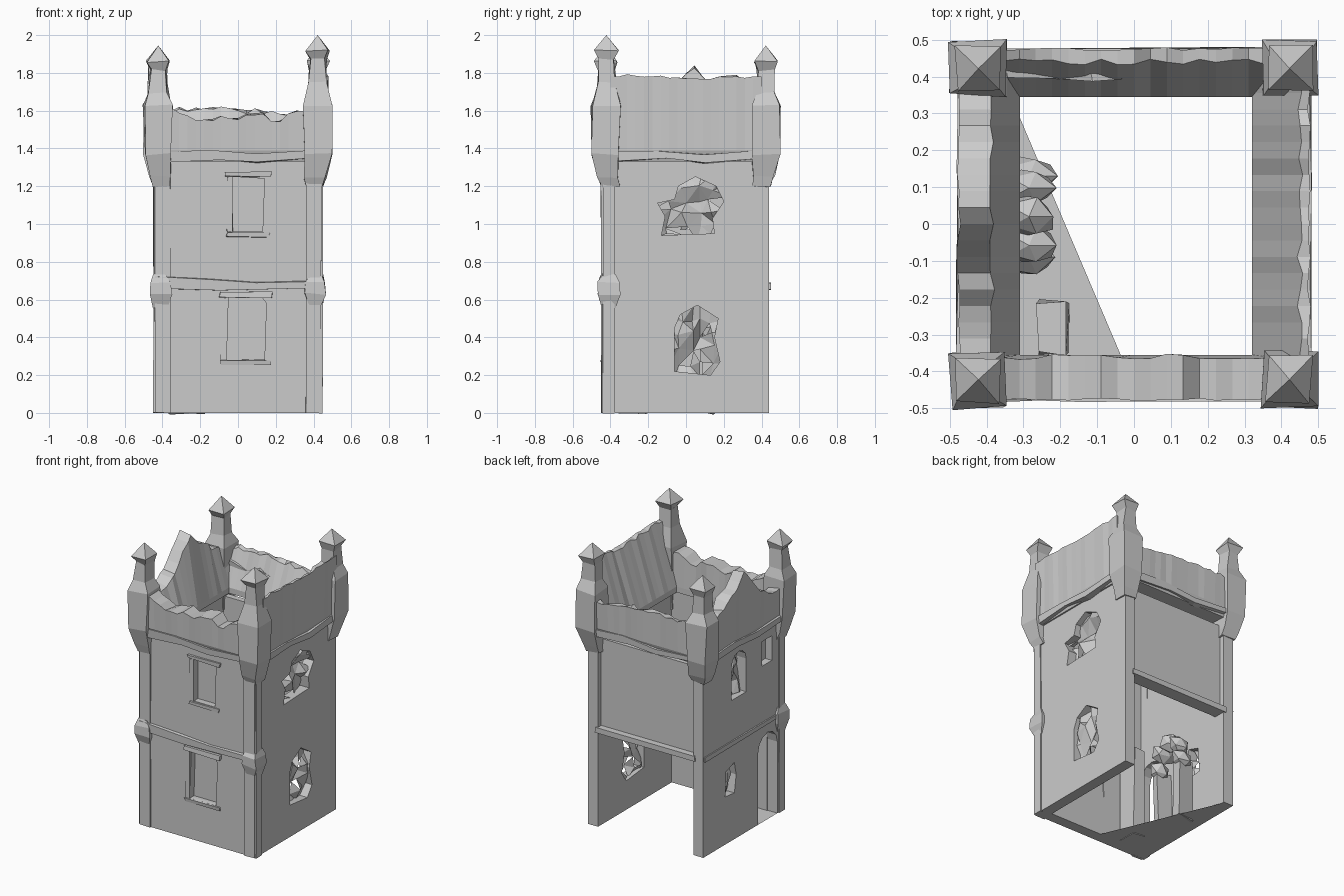
import bpy, bmesh, math, random
from mathutils import Matrix, Vector

if "Cube" in bpy.data.objects:
    bpy.data.objects.remove(bpy.data.objects["Cube"])

random.seed(7)
FRONT, RIGHT, BACK, LEFT = range(4)
R = random.uniform


def finish(name, bm, side=0):
    """Side-local space: x along the wall, -y outward; turned to its side."""
    bmesh.ops.transform(bm, matrix=Matrix.Rotation(math.pi / 2 * side, 4, 'Z'), verts=bm.verts)
    bmesh.ops.recalc_face_normals(bm, faces=bm.faces)
    me = bpy.data.meshes.new(name)
    bm.to_mesh(me)
    bm.free()
    ob = bpy.data.objects.new(name, me)
    bpy.context.collection.objects.link(ob)
    return ob


def prism(name, side, pts, v0, v1, jit=0):
    """Outline in (u, z), extruded between depths v0 and v1."""
    bm = bmesh.new()
    f = bm.faces.new([bm.verts.new((u, -v0, z)) for u, z in pts])
    ext = bmesh.ops.extrude_face_region(bm, geom=[f])['geom']
    for v in ext:
        if isinstance(v, bmesh.types.BMVert):
            v.co.y = -v1
    for v in bm.verts:
        v.co += Vector((R(-jit, jit), R(-jit, jit), R(-jit, jit)))
    return finish(name, bm, side)


def box(name, side, u0, u1, v0, v1, z0, z1, jit=0):
    return prism(name, side, [(u0, z0), (u1, z0), (u1, z1), (u0, z1)], v0, v1, jit)


def arch(u0, u1, z0, z1):
    c, r = (u0 + u1) / 2, (u1 - u0) / 2
    pts = [(c + r * math.cos(a * math.pi / 6), z1 - r + r * math.sin(a * math.pi / 6)) for a in range(7)]
    return [(u0, z0), (u1, z0)] + pts


def rubble(name, side, u0, u1, z0, z1, n=5, drop=.12):
    """Shattered infill of an opening."""
    bm = bmesh.new()
    bmesh.ops.create_grid(bm, x_segments=n, y_segments=n, size=.5)
    for v in bm.verts:
        u, z = v.co.x + .5 + R(-.06, .06), v.co.y + .5 + R(-.06, .06)
        v.co = (u0 + (u1 - u0) * u, -R(.36, .435), z0 + (z1 - z0) * z)
    bmesh.ops.triangulate(bm, faces=bm.faces)
    gone = [f for f in bm.faces if R(0, 1) < drop]
    bmesh.ops.delete(bm, geom=gone, context='FACES')
    return finish(name, bm, side)


def stack(name, sx, sy, rings, tip=None, jit=.007):
    """Square rings (z, half width, centre distance) skinned upward at a corner."""
    bm = bmesh.new()
    loops = []
    for z, h, c in rings:
        loops.append([bm.verts.new((sx * c + a * h + R(-jit, jit), sy * c + b * h + R(-jit, jit), z + R(-jit, jit)))
                      for a, b in ((-1, -1), (1, -1), (1, 1), (-1, 1))])
    for lo, hi in zip(loops, loops[1:]):
        for i in range(4):
            bm.faces.new((lo[i], lo[(i + 1) % 4], hi[(i + 1) % 4], hi[i]))
    bm.faces.new(loops[0])
    if tip:
        t = bm.verts.new((sx * rings[-1][2], sy * rings[-1][2], tip))
        for i in range(4):
            bm.faces.new((loops[-1][i], loops[-1][(i + 1) % 4], t))
    else:
        bm.faces.new(loops[-1])
    return finish(name, bm)


def boulder(name, x, y, z, sx, sy, sz):
    bm = bmesh.new()
    bmesh.ops.create_icosphere(bm, subdivisions=1, radius=1)
    for v in bm.verts:
        k = R(.8, 1.15)
        v.co = (x + v.co.x * sx * k, y + v.co.y * sy * k, z + v.co.z * sz * k)
    return finish(name, bm)


def parapet(name, side, keys, inner, base, amp, n=18):
    """Ragged battlement wall following (u, z) height keys."""
    bm = bmesh.new()
    rows = []
    for i in range(n + 1):
        u = -.4 + .8 * i / n
        h = keys[-1][1]
        for (a, za), (b, zb) in zip(keys, keys[1:]):
            if a <= u <= b:
                h = za + (zb - za) * (u - a) / (b - a)
        h += R(-amp, amp)
        pts = [(.45, 1.33), (.47, 1.39), (.475 + R(-.004, .005), h),
               (inner + R(-.008, .008), h - R(-.01, .02)), (base, 1.37), (base, 1.33)]
        rows.append([bm.verts.new((u, -v, z)) for v, z in pts])
    m = len(rows[0])
    for a, b in zip(rows, rows[1:]):
        for j in range(m):
            bm.faces.new((a[j], a[(j + 1) % m], b[(j + 1) % m], b[j]))
    bm.faces.new(rows[0])
    bm.faces.new(rows[-1])
    return finish(name, bm, side)


# Walls with their openings
openings = {
    FRONT: [[(-.06, .28), (.14, .28), (.15, .58), (.12, .62), (-.05, .61)],
            [(-.03, .96), (.13, .96), (.14, 1.24), (-.03, 1.25)]],
    RIGHT: [[(-.06, .22), (.13, .2), (.18, .27), (.15, .4), (.17, .5), (.06, .57), (-.03, .52), (-.06, .45)],
            [(-.13, .94), (.15, .95), (.14, 1.03), (.2, 1.12), (.16, 1.2), (.05, 1.25), (-.04, 1.2),
             (-.06, 1.13), (-.15, 1.11), (-.11, 1.04)]],
    LEFT: [[(-.2, .33), (-.1, .32), (-.08, .44), (-.1, .53), (-.19, .5)],
           arch(.16, .37, -.05, .6), arch(-.13, .03, .97, 1.28),
           [(.2, 1.08), (.31, 1.08), (.31, 1.25), (.2, 1.25)]],
}
for side, name in ((FRONT, "front_wall"), (RIGHT, "right_wall"), (LEFT, "left_wall")):
    w = .365 if side == FRONT else .44
    wall = box(name, side, -w, w, .365, .44, 0, 1.36)
    for pts in openings[side]:
        cutter = prism("window_cutter", side, pts, .3, .5)
        mod = wall.modifiers.new("cut", 'BOOLEAN')
        mod.object = cutter
        mod.solver = 'EXACT'
        bpy.context.view_layer.objects.active = wall
        bpy.ops.object.modifier_apply(modifier=mod.name)
        bpy.data.objects.remove(cutter)

# Window infill and surrounds
box("front_lower_pane", FRONT, -.08, .16, .37, .395, .26, .63)
box("front_upper_pane", FRONT, -.05, .16, .37, .395, .94, 1.26)
for nm, a, b, z0, z1 in (("lower", -.06, .14, .28, .61), ("upper", -.03, .135, .96, 1.25)):
    box(f"front_{nm}_sill", FRONT, a - .03, b + .03, .42, .45, z0 - .03, z0, .006)
    box(f"front_{nm}_lintel", FRONT, a - .04, b + .04, .42, .455, z1, z1 + .03, .006)
    box(f"front_{nm}_jamb", FRONT, a - .03, a, .42, .447, z0, z1, .003)
rubble("right_lower_rubble", RIGHT, -.08, .19, .19, .57)
rubble("right_upper_rubble", RIGHT, -.16, .21, .93, 1.26)
rubble("left_small_rubble", LEFT, -.21, -.07, .31, .55, 3)
rubble("left_upper_rubble", LEFT, -.13, .03, .97, 1.28, 4)
box("left_slit_pane", LEFT, .19, .32, .37, .39, 1.07, 1.26)

# Upper back wall panel above the open lower storey
box("back_panel", BACK, -.375, .375, .365, .405, .66, 1.29)
box("back_ledge", BACK, -.38, .38, .36, .45, .65, .69, .004)

# String courses and cornices
prism("front_string_course", FRONT, [(-.44, .66), (-.1, .65), (.44, .665), (.44, .7), (.1, .69), (-.15, .71), (-.44, .72)],
      .43, .457, .004)
box("left_string_course", LEFT, -.43, .43, .43, .447, .66, .69, .003)
for s, nm in enumerate(("front", "right", "back", "left")):
    prism(nm + "_cornice", s, [(-.38, 1.33), (-.1, 1.345), (.1, 1.325), (.38, 1.35), (.38, 1.385), (.1, 1.37),
                               (-.15, 1.39), (-.38, 1.38)], .44, .478, .006)

# Parapets
parapet("front_parapet", FRONT, [(-.4, 1.62), (-.25, 1.56), (.25, 1.56), (.4, 1.6)], .36, .355, .026)
parapet("right_parapet", RIGHT, [(-.4, 1.79), (0, 1.77), (.4, 1.78)], .45, .32, .01)
parapet("back_parapet", BACK, [(-.4, 1.57), (0, 1.61), (.4, 1.61)], .44, .345, .012)
parapet("left_parapet", LEFT, [(-.4, 1.6), (-.28, 1.65), (-.14, 1.73), (-.03, 1.85), (.08, 1.68), (.22, 1.58), (.4, 1.57)],
        .385, .31, .015)
prism("parapet_debris", BACK, [(0, 1.45), (.36, 1.45), (.34, 1.53), (.22, 1.5), (.12, 1.53), (.04, 1.5)], .395, .43, .008)

# Corner turrets with pinnacles
for sx in (-1, 1):
    for sy in (-1, 1):
        top = 2.0 if (sx, sy) == (1, -1) else 1.945
        d = top - 1.95
        stack("corner_turret", sx, sy, [(1.2, .045, .4), (1.25, .055, .41), (1.37, .072, .424), (1.63, .075, .424),
              (1.70 + d, .048, .422), (1.82 + d, .042, .422), (1.865 + d, .06, .422)], top)

# Corner strips and bosses
for sx in (-1, 1):
    stack("corner_boss", sx, -1, [(.56, .035, .41), (.63, .057, .408), (.69, .055, .408), (.73, .035, .41)])
    box("front_corner_strip", FRONT, sx * .4 - .04, sx * .4 + .04, .43, .45, 0, 1.25, .003)
    box("side_corner_strip", RIGHT if sx > 0 else LEFT, -sx * .41 - .03, -sx * .41 + .03, .43, .447, 0, 1.25, .003)

# Floor remnant in the front left corner
bm = bmesh.new()
bm.faces.new([bm.verts.new(p) for p in ((-.44, -.44, 0), (0, -.44, 0), (-.37, .43, 0), (-.44, .43, 0))])
bmesh.ops.solidify(bm, geom=bm.faces[:], thickness=-.006)
finish("floor_remnant", bm)

# Ruined hearth and door jamb inside the left wall
box("inner_jamb", LEFT, .21, .35, .18, .26, 0, .62, .008)
for i in range(5):
    a = i * math.pi / 4
    boulder("hearth_stone", -.285, .02 + .11 * math.cos(a), .42 + .16 * math.sin(a), .08, .06, .07)
for y in (-.09, .12):
    box("hearth_side", LEFT, -y - .025, -y + .025, .25, .37, 0, .42, .012)
